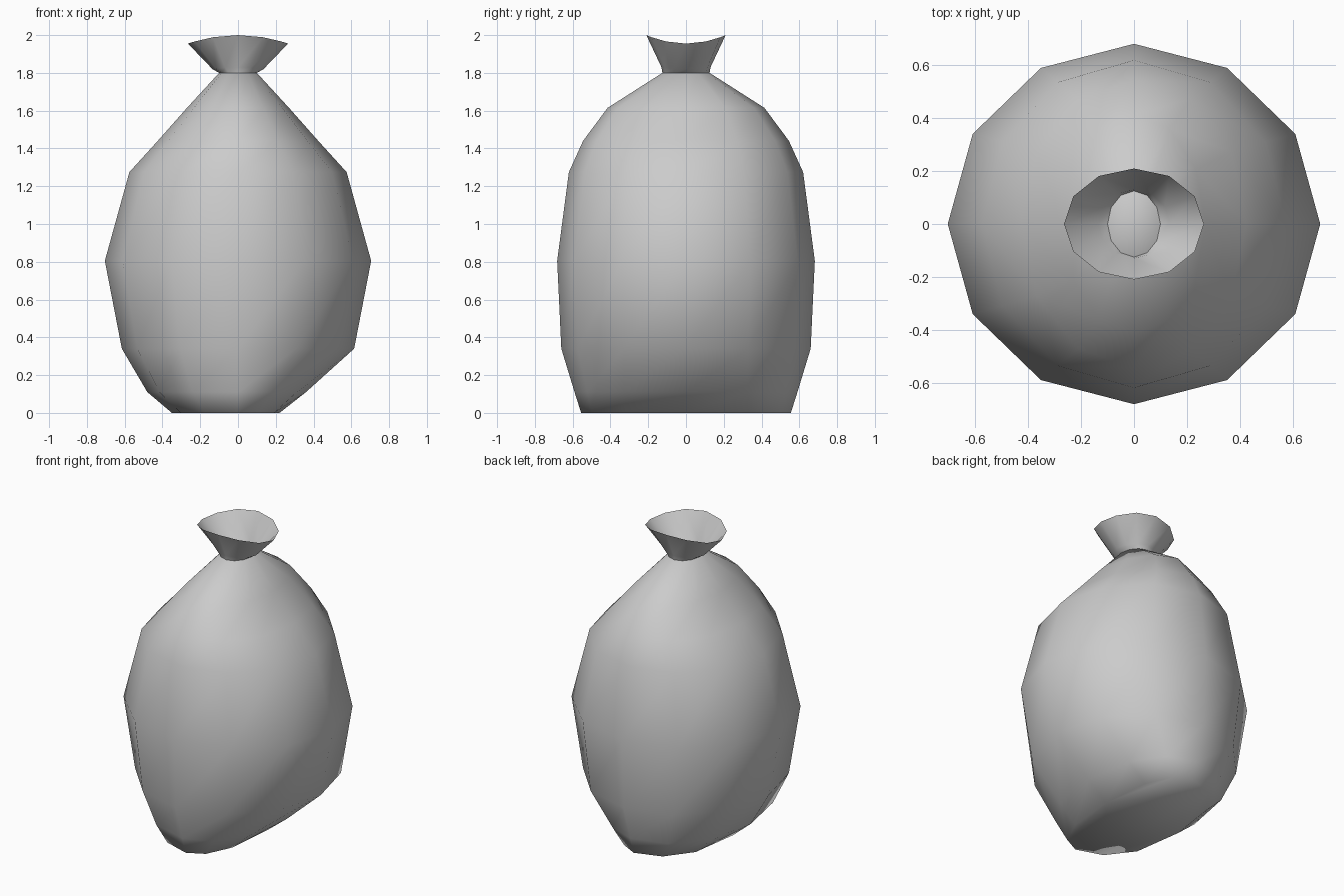
import bpy, bmesh, math

if "Cube" in bpy.data.objects:
    bpy.data.objects.remove(bpy.data.objects["Cube"])

SIDES = 12

def spow(v, p):
    return math.copysign(abs(v) ** p, v)

def loft(name, rings, cap_bottom=False, cap_top=False):
    """Skin 12-sided rings: (z, left radius, right radius, y radius, y fullness, saddle rise)."""
    bm = bmesh.new()
    loops = []
    for z, left, right, ry, power, rise in rings:
        loop = []
        for i in range(SIDES):
            a = 2 * math.pi * i / SIDES
            c, s = round(math.cos(a), 6), round(math.sin(a), 6)
            x = c * (right if c > 0 else left)
            loop.append(bm.verts.new((x, spow(s, power) * ry, z + rise * s * s)))
        loops.append(loop)
    for lo, hi in zip(loops, loops[1:]):
        for i in range(SIDES):
            j = (i + 1) % SIDES
            bm.faces.new((lo[i], lo[j], hi[j], hi[i]))
    if cap_bottom:
        bm.faces.new(loops[0][::-1])
    if cap_top:
        bm.faces.new(loops[-1])
    for f in bm.faces:
        f.smooth = True
    mesh = bpy.data.meshes.new(name)
    bm.to_mesh(mesh)
    bm.free()
    obj = bpy.data.objects.new(name, mesh)
    bpy.context.collection.objects.link(obj)
    return obj

# Sack body: slumped lopsided base, full belly, shoulders pinched to the tie
loft("sack_body", [
    (0.00, 0.35, 0.22, 0.555, 0.75, 0),
    (0.11, 0.48, 0.36, 0.59, 0.85, 0),
    (0.34, 0.615, 0.615, 0.66, 1, 0),
    (0.805, 0.705, 0.705, 0.682, 1, 0),
    (1.275, 0.575, 0.575, 0.62, 1, 0),
    (1.44, 0.425, 0.425, 0.545, 1, 0),
    (1.615, 0.27, 0.27, 0.415, 1, 0),
    (1.80, 0.10, 0.10, 0.125, 1, 0),
], cap_bottom=True, cap_top=True)

# Flared open mouth above the tie, its rim dipping at both sides
loft("sack_mouth", [
    (1.80, 0.10, 0.10, 0.125, 1, 0),
    (1.82, 0.135, 0.135, 0.13, 1, 0.01),
    (1.955, 0.265, 0.265, 0.21, 1, 0.045),
])
